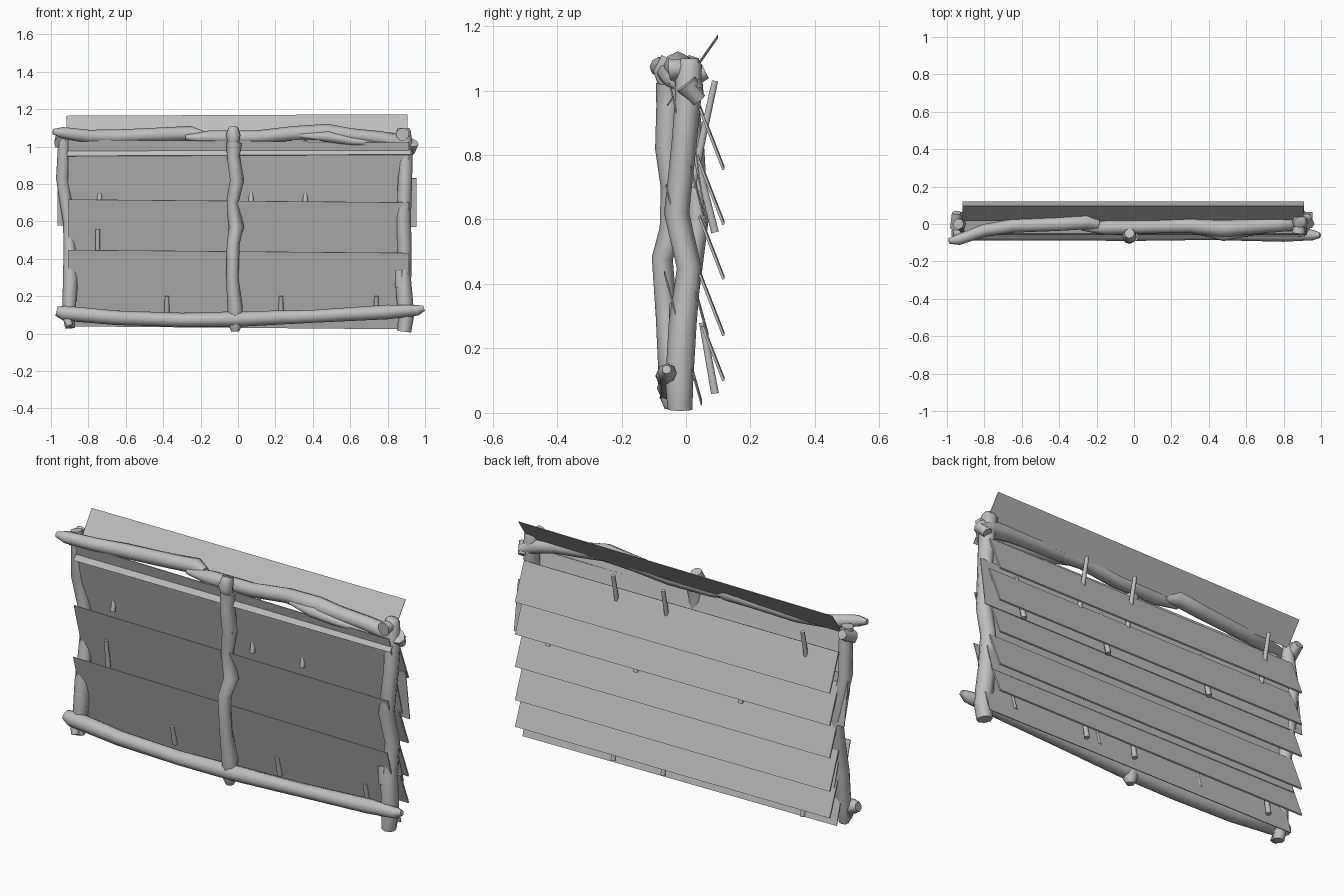
import bpy, bmesh, math, random
from mathutils import Vector

random.seed(4)
cube = bpy.data.objects.get("Cube")
if cube:
    bpy.data.objects.remove(cube, do_unlink=True)

mat = bpy.data.materials.new("weathered_grey")
mat.use_nodes = True
grey = (0.52, 0.52, 0.52, 1)
mat.diffuse_color = grey
mat.node_tree.nodes["Principled BSDF"].inputs["Base Color"].default_value = grey


def finish(bm, name, smooth):
    bmesh.ops.recalc_face_normals(bm, faces=bm.faces)
    mesh = bpy.data.meshes.new(name)
    bm.to_mesh(mesh)
    bm.free()
    mesh.materials.append(mat)
    obj = bpy.data.objects.new(name, mesh)
    bpy.context.scene.collection.objects.link(obj)
    if smooth:
        bpy.ops.object.select_all(action='DESELECT')
        obj.select_set(True)
        bpy.context.view_layer.objects.active = obj
        bpy.ops.object.shade_smooth_by_angle(angle=math.radians(60))


def log(name, points, sides=8, rough=0.06):
    """Sweep an uneven round section along points of (x, y, z, radius)."""
    bm = bmesh.new()
    path = [Vector(p[:3]) for p in points]
    rings = []
    for i, p in enumerate(points):
        t = (path[min(i + 1, len(path) - 1)] - path[max(i - 1, 0)]).normalized()
        u = t.cross(Vector((0, 1, 0))).normalized()
        v = t.cross(u)
        ring = []
        for k in range(sides):
            a = math.tau * k / sides
            r = p[3] * (1 + random.uniform(-rough, rough))
            ring.append(bm.verts.new(path[i] + r * (math.cos(a) * u + math.sin(a) * v)))
        rings.append(ring)
    for a, b in zip(rings, rings[1:]):
        for k in range(sides):
            n = (k + 1) % sides
            bm.faces.new((a[k], a[n], b[n], b[k]))
    bm.faces.new(rings[0])
    bm.faces.new(rings[-1])
    finish(bm, name, True)


def sheet(name, x0, x1, top, bottom, tilt=0.0, thick=0.006):
    """Thin slanted board between (y, z) top and bottom edges."""
    bm = bmesh.new()
    d = Vector((0, bottom[0] - top[0], bottom[1] - top[1])).normalized()
    off = d.cross(Vector((1, 0, 0))) * thick
    corners = [Vector((x, e[0], e[1] + s * tilt))
               for x, s, e in ((x0, 1, top), (x1, -1, top), (x1, -1, bottom), (x0, 1, bottom))]
    lo = [bm.verts.new(c) for c in corners]
    hi = [bm.verts.new(c + off) for c in corners]
    bm.faces.new(lo)
    bm.faces.new(hi)
    for k in range(4):
        n = (k + 1) % 4
        bm.faces.new((lo[k], lo[n], hi[n], hi[k]))
    finish(bm, name, False)


# Upright posts
log("left_post", [(.89, -.02, .01, .038), (.9, -.02, .1, .044), (.885, -.01, .28, .042),
                  (.89, .01, .45, .038), (.885, -.03, .62, .038), (.895, -.005, .85, .038),
                  (.895, .005, .98, .04), (.885, .01, 1.08, .04), (.885, .01, 1.1, .028)])
log("right_post", [(-.9, -.03, .03, .026), (-.905, -.02, .12, .036), (-.895, -.01, .3, .042),
                   (-.9, .015, .45, .034), (-.905, .04, .6, .032), (-.94, .02, .83, .034),
                   (-.93, 0, 1.0, .034), (-.94, 0, 1.08, .03)])
log("middle_post", [(-.015, -.045, .012, .02), (-.015, -.045, .04, .034), (-.015, -.045, .14, .04),
                    (-.03, -.06, .3, .032), (-.025, -.075, .48, .033),
                    (-.01, -.04, .57, .04), (-.03, -.045, .7, .032), (-.005, -.06, .82, .038),
                    (-.025, -.055, .95, .036), (-.02, -.05, 1.02, .042)])
log("middle_post_top", [(-.025, -.055, 1.02, .03), (-.025, -.065, 1.06, .038),
                        (-.025, -.05, 1.1, .028)])

# Bottom rail
log("bottom_rail", [(-.97, -.045, .12, .025), (-.93, -.045, .11, .04), (-.65, -.05, .085, .038),
                    (-.3, -.05, .072, .038), (0, -.05, .077, .04), (.4, -.05, .092, .036),
                    (.8, -.055, .115, .038), (.96, -.06, .125, .028), (.995, -.06, .135, .014)])

# Top rail in two overlapping lengths
log("top_rail_right", [(-.99, -.09, 1.08, .014), (-.94, -.085, 1.075, .03), (-.8, -.035, 1.055, .034),
                       (-.65, -.01, 1.055, .038), (-.4, 0, 1.065, .038), (-.25, .01, 1.07, .04),
                       (-.19, -.005, 1.06, .025)])
log("top_rail_left", [(-.28, -.02, 1.05, .015), (-.15, -.02, 1.05, .038), (.1, -.015, 1.05, .037),
                      (.3, -.01, 1.07, .038), (.48, -.025, 1.075, .044), (.6, -.015, 1.06, .04),
                      (.75, -.005, 1.045, .038), (.88, .01, 1.02, .042), (.94, .03, .99, .025)])
log("top_rail_branch", [(.33, -.04, 1.06, .012), (.48, -.06, 1.055, .03),
                        (.6, -.045, 1.03, .022), (.78, -.03, 1.01, .008)])

# Knots and stubs where the timbers cross
for name, a, b, r in (
        ("upper_left_stub", (.93, 0, 1.02), (.92, .04, .97), .035),
        ("upper_right_stub", (-.95, -.02, 1.02), (-.95, .06, 1.06), .035),
        ("top_corner_stub", (.88, -.05, 1.065), (.89, .03, 1.07), .036),
        ("lower_left_knot", (.875, -.02, .25), (.86, -.025, .34), .036),
        ("lower_right_foot", (-.92, -.04, .1), (-.9, -.065, .04), .026),
        ("middle_knot", (-.02, -.06, .82), (.025, -.065, .825), .022)):
    log(name, [(*a, r), (*b, r * .7)])

# Capping board rising from the top rail, and a narrow batten below the rail
sheet("cap_board", -.918, .905, (.1, 1.167), (.018, 1.05), -.004, .003)
sheet("front_batten", -.915, .925, (-.038, .978), (-.056, .952), -.004, .003)

# Front lining boards
for i, (top, bottom) in enumerate((((-.05, 1.03), (.06, .6)), ((-.06, .71), (.07, .24)),
                                   ((-.065, .44), (.05, .032)))):
    sheet(f"lining_board_{i + 1}", -.91, .915, top, bottom, .008, .004)

# Wide board behind the lining
sheet("wide_board", -.965, .955, (.03, .835), (.065, .575), .004, .004)

# Overlapping rear slats
for i, (z, length) in enumerate(((.76, .19), (.59, .2), (.42, .19), (.245, .19), (.105, .17))):
    sheet(f"rear_slat_{i + 1}", -.918, .91, (.12 - length * .39, z + length), (.12, z), .004, .008)

# Pegs holding the boards
upper, lower = (-.74, .07, .36), (-.38, .23, .74)
for row, (xs, top, bottom) in enumerate((
        (upper, (.09, 1.03), (.018, .7)),
        (lower, (.03, .8), (.09, .56)),
        ((-.75,), (-.024, .56), (.0, .38)),
        (upper, (.05, .28), (.09, .06)),
        (lower, (-.004, .2), (.02, .1)))):
    for i, x in enumerate(xs):
        log(f"peg_{row + 1}_{i + 1}", [(x, *top, .011), (x, *bottom, .014)], 6, 0)
